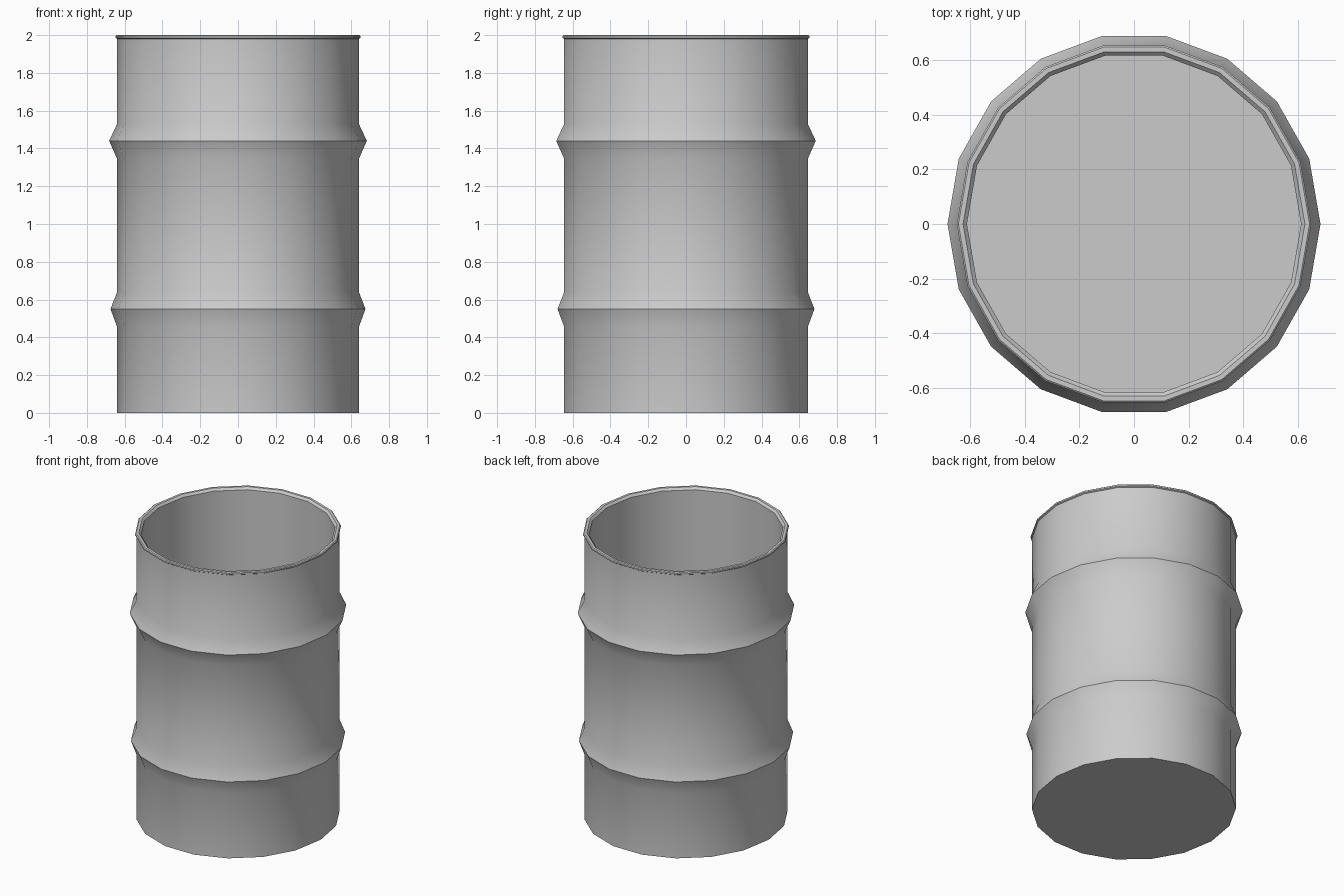
import bpy, bmesh
from math import cos, sin, tau

if "Cube" in bpy.data.objects:
    bpy.data.objects.remove(bpy.data.objects["Cube"])

SIDES = 18
STRETCH_Y = 1.023  # the drum is very slightly oval

# Outside from base to rim, then down the inside wall to the floor: (radius, z)
profile = [(0.64, 0.0)]
for peak_z, peak_r in ((0.55, 0.675), (1.44, 0.682)):   # rolled hoops
    profile += [(0.64, peak_z - 0.095), (peak_r, peak_z), (0.64, peak_z + 0.09)]
profile += [(0.64, 1.98), (0.648, 1.985), (0.648, 1.995), (0.642, 2.0),  # rim lip
            (0.625, 2.0), (0.611, 1.985), (0.611, 0.05)]

bm = bmesh.new()
rings = [[bm.verts.new((r * cos(tau * i / SIDES),
                        r * STRETCH_Y * sin(tau * i / SIDES), z))
          for i in range(SIDES)] for r, z in profile]

# Walls
for low, high in zip(rings, rings[1:]):
    for i in range(SIDES):
        j = (i + 1) % SIDES
        bm.faces.new((low[i], low[j], high[j], high[i]))

# Underside and inner floor
bm.faces.new(rings[0][::-1])
bm.faces.new(rings[-1])
bmesh.ops.recalc_face_normals(bm, faces=bm.faces)

mesh = bpy.data.meshes.new("open_drum")
bm.to_mesh(mesh)
bm.free()
drum = bpy.data.objects.new("open_drum", mesh)
bpy.context.collection.objects.link(drum)

# Smooth walls, crisp hoops and rim
bpy.context.view_layer.objects.active = drum
drum.select_set(True)
bpy.ops.object.shade_smooth_by_angle(angle=0.56)
